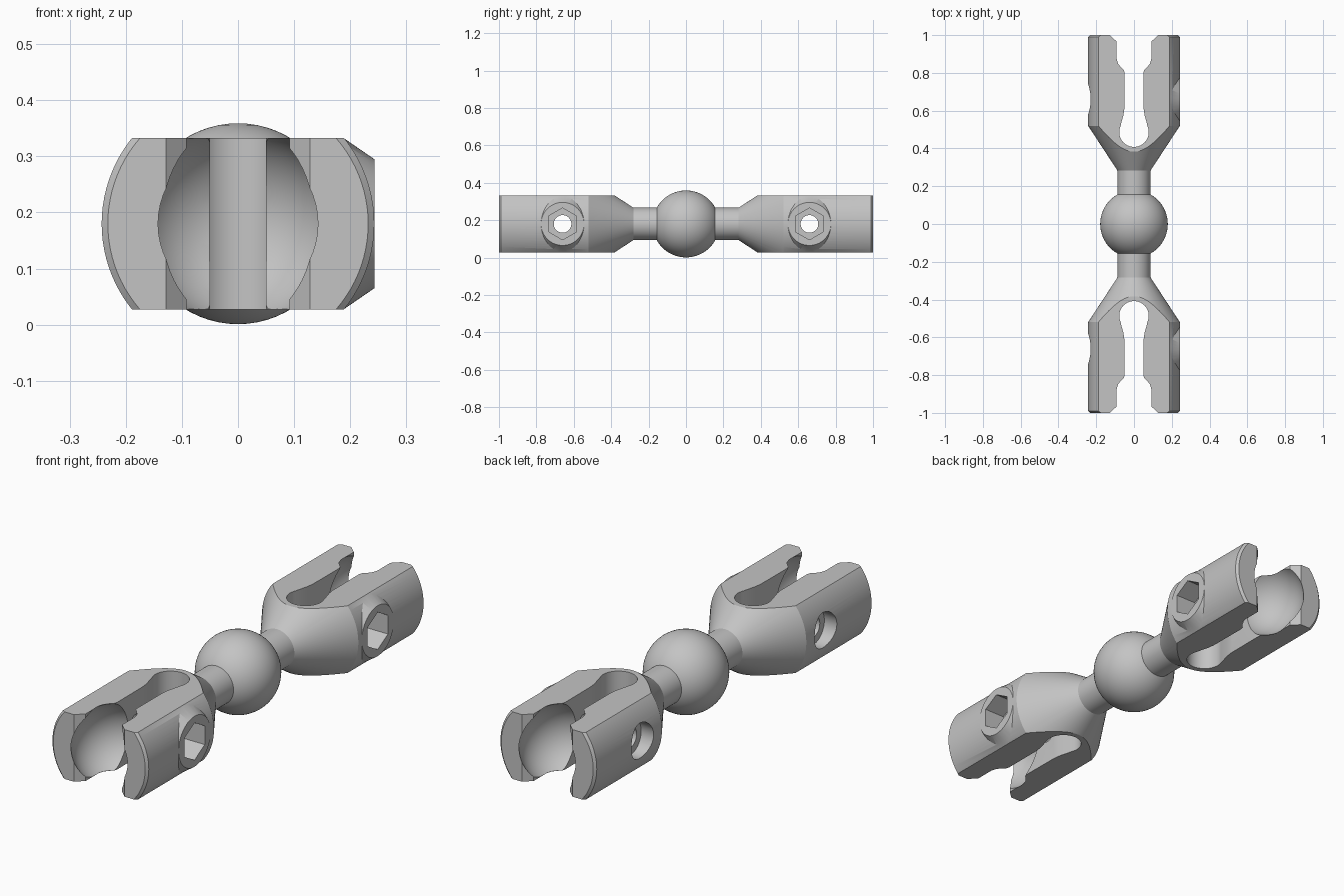
import bpy, bmesh, math
from mathutils import Vector

if "Cube" in bpy.data.objects:
    bpy.data.objects.remove(bpy.data.objects["Cube"])

ZC = 0.18        # height of the long axis
BALL_R = 0.179
HALF_H = 0.153   # half height between the two flats
SCREW_Y = 0.66

steel = bpy.data.materials.new("grey_metal")
steel.use_nodes = True
GREY = (0.55, 0.55, 0.55, 1)
steel.diffuse_color = GREY
steel.node_tree.nodes["Principled BSDF"].inputs["Base Color"].default_value = GREY


def finish(name, bm):
    bmesh.ops.recalc_face_normals(bm, faces=bm.faces)
    mesh = bpy.data.meshes.new(name)
    bm.to_mesh(mesh)
    bm.free()
    mesh.materials.append(steel)
    ob = bpy.data.objects.new(name, mesh)
    bpy.context.collection.objects.link(ob)
    return ob


def lathe(name, profile, axis, origin, sides=72):
    """Solid of revolution from (radius, distance) pairs along an axis."""
    bm = bmesh.new()
    u = Vector((0, 0, 1))
    v = axis.cross(u)
    rings = []
    for r, t in profile:
        ring = []
        for i in range(sides):
            a = 2 * math.pi * i / sides
            ring.append(bm.verts.new(origin + axis * t + r * (u * math.cos(a) + v * math.sin(a))))
        rings.append(ring)
    for a, b in zip(rings, rings[1:]):
        for i in range(sides):
            j = (i + 1) % sides
            bm.faces.new((a[i], a[j], b[j], b[i]))
    bm.faces.new(rings[0])
    bm.faces.new(rings[-1])
    return finish(name, bm)


def prism(name, outline):
    """Upright solid from an outline in plan."""
    bm = bmesh.new()
    face = bm.faces.new([bm.verts.new((x, y, -0.3)) for x, y in outline])
    top = bmesh.ops.extrude_face_region(bm, geom=[face])["geom"]
    bmesh.ops.translate(bm, vec=(0, 0, 1), verts=[g for g in top if isinstance(g, bmesh.types.BMVert)])
    return finish(name, bm)


def sphere(name, y, r, seg=64):
    bm = bmesh.new()
    bmesh.ops.create_uvsphere(bm, u_segments=seg, v_segments=seg // 2, radius=r)
    bmesh.ops.translate(bm, vec=(0, y, ZC), verts=bm.verts)
    return finish(name, bm)


def combine(ob, other, operation):
    mod = ob.modifiers.new("cut", "BOOLEAN")
    mod.operation = operation
    mod.solver = "EXACT"
    mod.object = other
    select(ob)
    bpy.ops.object.modifier_apply(modifier=mod.name)
    bpy.data.objects.remove(other)


def select(ob):
    bpy.ops.object.select_all(action="DESELECT")
    ob.select_set(True)
    bpy.context.view_layer.objects.active = ob


def smooth(ob):
    select(ob)
    bpy.ops.object.shade_smooth_by_angle(angle=math.radians(25))


def slot_outline(s):
    """Keyhole slot: round end, narrow throat, wide flared mouth."""
    half = []
    for i in range(13):                       # round end
        a = math.radians(-90 + 9.5 * i)
        half.append((0.078 * math.cos(a), 0.486 + 0.078 * math.sin(a)))
    half += [(0.066, 0.54), (0.056, 0.575), (0.051, 0.61), (0.05, 0.8),
             (0.054, 0.815), (0.07, 0.83), (0.085, 0.85), (0.092, 0.875),
             (0.092, 0.966), (0.128, 1.0), (0.128, 1.1)]
    other = [(-x, y) for x, y in reversed(half[1:])]
    return [(x, s * y) for x, y in half + other]


def make_yoke(name, s):
    centre = Vector((0, 0, ZC))
    along = Vector((0, s, 0))
    across = Vector((1, 0, 0))
    screw = Vector((0, s * SCREW_Y, ZC))

    # Neck, cone and barrel in one turned profile
    yoke = lathe(name, [(0.087, 0.1), (0.087, 0.282), (0.243, 0.52),
                        (0.243, 0.99), (0.232, 1.0)], along, centre, 96)
    # Tapered screw boss on the left side
    combine(yoke, lathe("boss", [(0.179, 0.15), (0.115, 0.243)], across, screw), "UNION")
    # Flats above and below
    bm = bmesh.new()
    bmesh.ops.create_cube(bm, size=1)
    bmesh.ops.scale(bm, vec=(1, 3, 2 * HALF_H), verts=bm.verts)
    bmesh.ops.translate(bm, vec=centre, verts=bm.verts)
    combine(yoke, finish("flats", bm), "INTERSECT")
    # Slot and ball socket between the prongs
    combine(yoke, prism("slot", slot_outline(s)), "DIFFERENCE")
    combine(yoke, sphere("socket", s * 0.892, BALL_R), "DIFFERENCE")
    # Screw bore, hexagonal recess and round counterbore
    combine(yoke, lathe("bore", [(0.047, -0.4), (0.047, 0.4)], across, screw, 40), "DIFFERENCE")
    combine(yoke, lathe("hex", [(0.085, 0.14), (0.085, 0.4)], across, screw, 6), "DIFFERENCE")
    combine(yoke, lathe("counterbore", [(0.08, -0.4), (0.08, -0.18)], across, screw, 48), "DIFFERENCE")
    smooth(yoke)


make_yoke("front_yoke", -1)
make_yoke("back_yoke", 1)

# Central ball joining both necks
smooth(sphere("centre_ball", 0, BALL_R))
